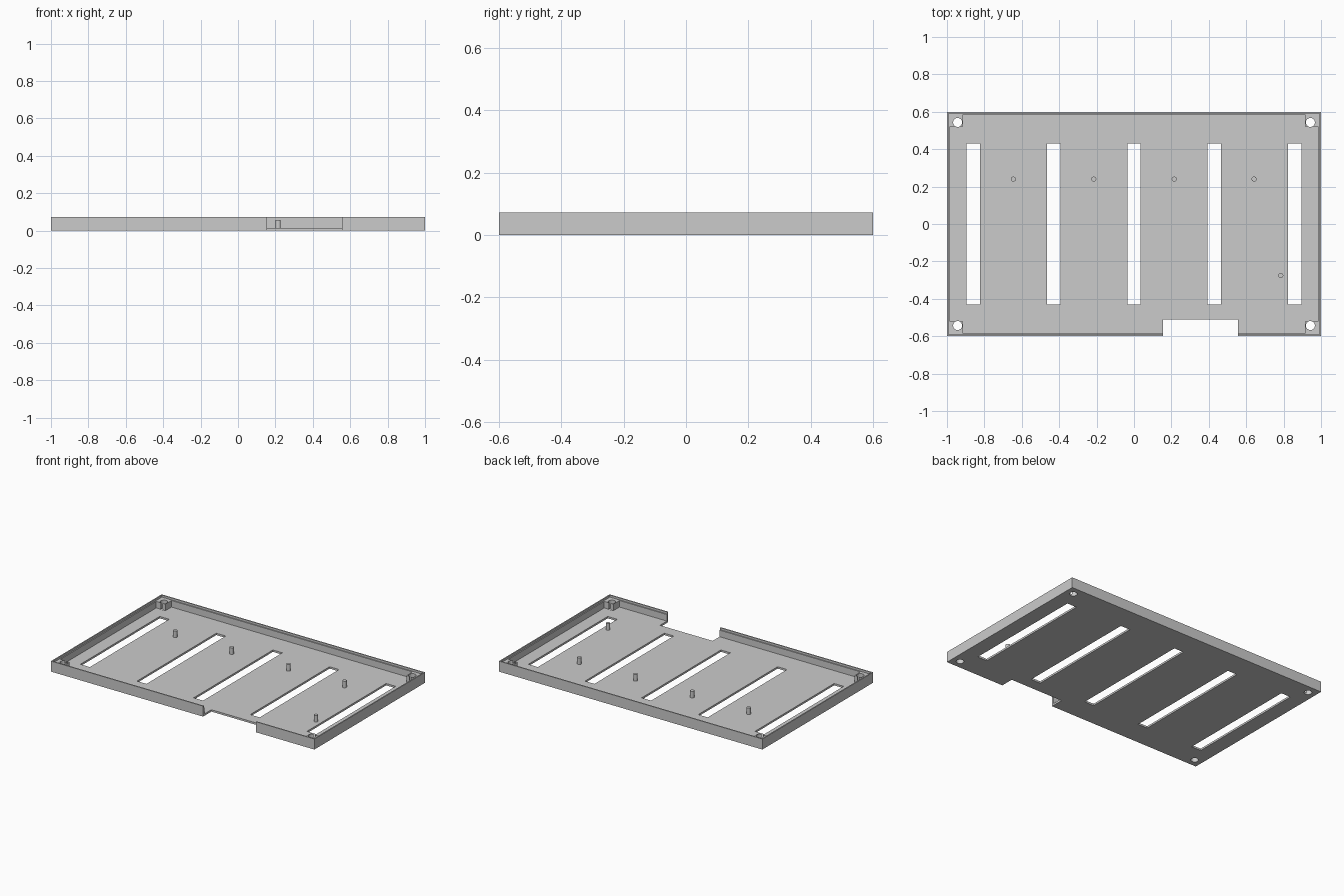
import bpy, bmesh

cube = bpy.data.objects.get("Cube")
if cube:
    bpy.data.objects.remove(cube, do_unlink=True)

gray = bpy.data.materials.new("plain gray")
gray.use_nodes = True
COLOR = (0.6, 0.6, 0.6, 1)
gray.diffuse_color = COLOR
gray.node_tree.nodes["Principled BSDF"].inputs["Base Color"].default_value = COLOR

HX, HY, H = 1.0, 0.6, 0.072      # half length, half width, height
FLOOR, LEDGE = 0.013, 0.058      # floor top, ledge and corner block top
LIP, WALL, BLOCK = 0.008, 0.015, 0.085


def prism(name, outline, z0, z1):
    """Extrude a counter-clockwise outline from z0 to z1."""
    bm = bmesh.new()
    base = bm.faces.new([bm.verts.new((x, y, z0)) for x, y in outline])
    top = bmesh.ops.extrude_face_region(bm, geom=[base])["geom"]
    verts = [v for v in top if isinstance(v, bmesh.types.BMVert)]
    bmesh.ops.translate(bm, verts=verts, vec=(0, 0, z1 - z0))
    bmesh.ops.recalc_face_normals(bm, faces=bm.faces)
    mesh = bpy.data.meshes.new(name)
    bm.to_mesh(mesh)
    bm.free()
    mesh.materials.append(gray)
    obj = bpy.data.objects.new(name, mesh)
    bpy.context.collection.objects.link(obj)
    return obj


def box(name, x0, x1, y0, y1, z0, z1):
    return prism(name, [(x0, y0), (x1, y0), (x1, y1), (x0, y1)], z0, z1)


def cylinder(name, x, y, radius, z0, z1, sides=24):
    bpy.ops.mesh.primitive_cylinder_add(vertices=sides, radius=radius,
                                        depth=z1 - z0, location=(x, y, (z0 + z1) / 2))
    obj = bpy.context.object
    obj.name = name
    obj.data.materials.append(gray)
    return obj


def cut(target, cutter):
    """Subtract the cutter, then remove it."""
    cutter.hide_render = True
    mod = target.modifiers.new("cut", "BOOLEAN")
    mod.operation, mod.solver, mod.object = "DIFFERENCE", "EXACT", cutter
    bpy.context.view_layer.objects.active = target
    bpy.ops.object.modifier_apply(modifier=mod.name)
    bpy.data.objects.remove(cutter, do_unlink=True)


tray = box("tray", -HX, HX, -HY, HY, 0, H)

# Recess inside the thin upper lip
cut(tray, box("lip_recess", LIP - HX, HX - LIP, LIP - HY, HY - LIP, LEDGE, H + 0.1))

# Main pocket, shaped to leave a square block in each corner
ax, ay = HX - WALL, HY - WALL
bx, by = HX - BLOCK, HY - BLOCK + 0.005
quarter = [(ax, by), (bx, by), (bx, ay)]
pocket = (quarter
          + [(-x, y) for x, y in reversed(quarter)]
          + [(-x, -y) for x, y in quarter]
          + [(x, -y) for x, y in reversed(quarter)])
cut(tray, prism("pocket", pocket, FLOOR, H + 0.1))

# Vent slots through the floor
for i in range(-2, 3):
    x = i * 0.43
    cut(tray, box("slot", x - 0.036, x + 0.036, -0.43, 0.43, -0.1, 0.04))

# Front edge notch
cut(tray, box("notch", 0.155, 0.555, -HY - 0.1, -0.51, -0.1, H + 0.1))

# Corner screw holes
for sx in (-1, 1):
    for sy in (-1, 1):
        cut(tray, cylinder("hole", sx * 0.943, sy * 0.543, 0.024, -0.1, H + 0.1, 32))

# Support pegs
for x, y in [(-0.645, 0.24), (-0.215, 0.24), (0.215, 0.24), (0.642, 0.24), (0.785, -0.275)]:
    cylinder("support_peg", x, y, 0.0135, FLOOR - 0.003, LEDGE)
